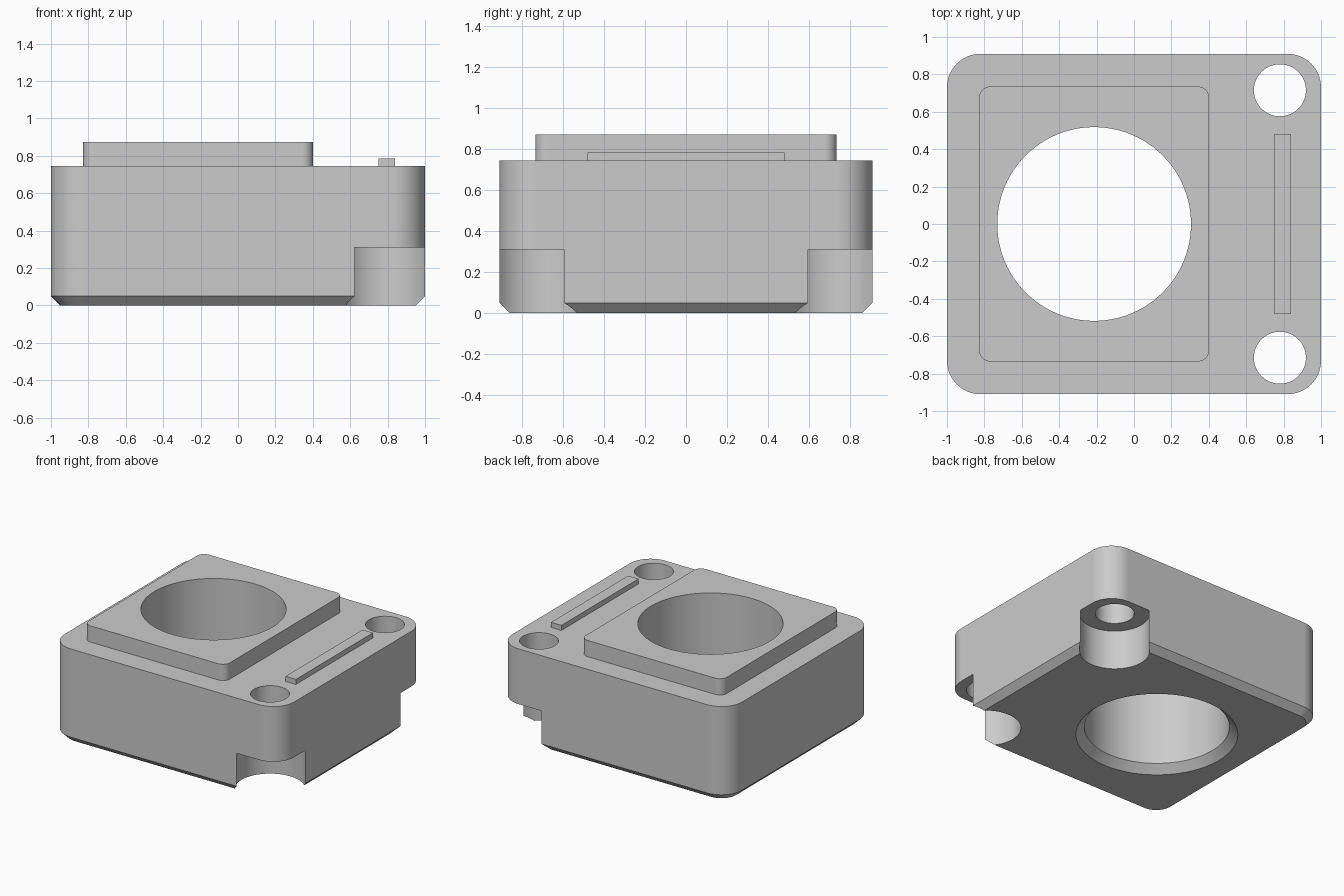
import bpy
import bmesh
from math import cos, sin, pi, radians

cube = bpy.data.objects.get("Cube")
if cube:
    bpy.data.objects.remove(cube, do_unlink=True)

grey = bpy.data.materials.new("plain grey")
grey.use_nodes = True
colour = (0.6, 0.6, 0.6, 1)
grey.diffuse_color = colour
grey.node_tree.nodes["Principled BSDF"].inputs["Base Color"].default_value = colour


def loft(name, rings):
    """Closed solid through a stack of matching rings, lowest first."""
    bm = bmesh.new()
    loops = [[bm.verts.new(p) for p in ring] for ring in rings]
    n = len(loops[0])
    for low, high in zip(loops, loops[1:]):
        for i in range(n):
            j = (i + 1) % n
            bm.faces.new((low[i], low[j], high[j], high[i]))
    bm.faces.new(loops[0][::-1])
    bm.faces.new(loops[-1])
    mesh = bpy.data.meshes.new(name)
    bm.to_mesh(mesh)
    bm.free()
    mesh.materials.append(grey)
    obj = bpy.data.objects.new(name, mesh)
    bpy.context.collection.objects.link(obj)
    return obj


def rounded(cx, hx, hy, radius, z, steps=16):
    """Ring: rectangle with rounded corners."""
    ring = []
    for k, (sx, sy) in enumerate(((1, 1), (-1, 1), (-1, -1), (1, -1))):
        for i in range(steps + 1):
            a = (k + i / steps) * pi / 2
            ring.append((cx + sx * (hx - radius) + radius * cos(a),
                         sy * (hy - radius) + radius * sin(a), z))
    return ring


def circle(cx, cy, radius, z, steps=96):
    return [(cx + radius * cos(2 * pi * i / steps),
             cy + radius * sin(2 * pi * i / steps), z) for i in range(steps)]


def combine(target, other, operation):
    """Boolean another solid into the target and discard it."""
    other.hide_render = True
    mod = target.modifiers.new(operation.lower(), 'BOOLEAN')
    mod.operation = operation
    mod.solver = 'EXACT'
    mod.object = other
    bpy.context.view_layer.objects.active = target
    bpy.ops.object.modifier_apply(modifier=mod.name)
    bpy.data.objects.remove(other, do_unlink=True)


# Main block with chamfered base
HX, HY, TOP, CHAMFER = 1.0, 0.91, 0.745, 0.05
housing = loft("housing", [
    rounded(0, HX - CHAMFER, HY - CHAMFER, 0.18 - CHAMFER, 0),
    rounded(0, HX, HY, 0.18, CHAMFER),
    rounded(0, HX, HY, 0.18, TOP)])

# Raised pad and narrow rib on top
PAD_X = -0.213
combine(housing, loft("raised_pad", [
    rounded(PAD_X, 0.615, 0.735, 0.06, z) for z in (0.6, 0.873)]), 'UNION')
combine(housing, loft("rib", [
    [(x, y, z) for x, y in ((0.75, -0.48), (0.84, -0.48), (0.84, 0.48), (0.75, 0.48))]
    for z in (0.6, 0.785)]), 'UNION')

# Large bore, flared at the bottom
combine(housing, loft("bore_cutter", [
    circle(PAD_X, 0, r, z)
    for r, z in ((0.678, -0.1), (0.518, 0.06), (0.518, 1.0))]), 'DIFFERENCE')

# Bolt holes with open corner recesses beneath
for side in (-1, 1):
    y = side * 0.715
    combine(housing, loft("recess_cutter", [
        circle(0.78, y, 0.25, z) for z in (-0.1, 0.31)]), 'DIFFERENCE')
    combine(housing, loft("bolt_hole_cutter", [
        circle(0.78, y, 0.139, z, 64) for z in (0.2, 1.0)]), 'DIFFERENCE')

# Smooth curved walls, keep crisp edges
bpy.ops.object.select_all(action='DESELECT')
housing.select_set(True)
bpy.context.view_layer.objects.active = housing
bpy.ops.object.shade_smooth_by_angle(angle=radians(25))
weighted = housing.modifiers.new("weighted normals", 'WEIGHTED_NORMAL')
weighted.keep_sharp = True
